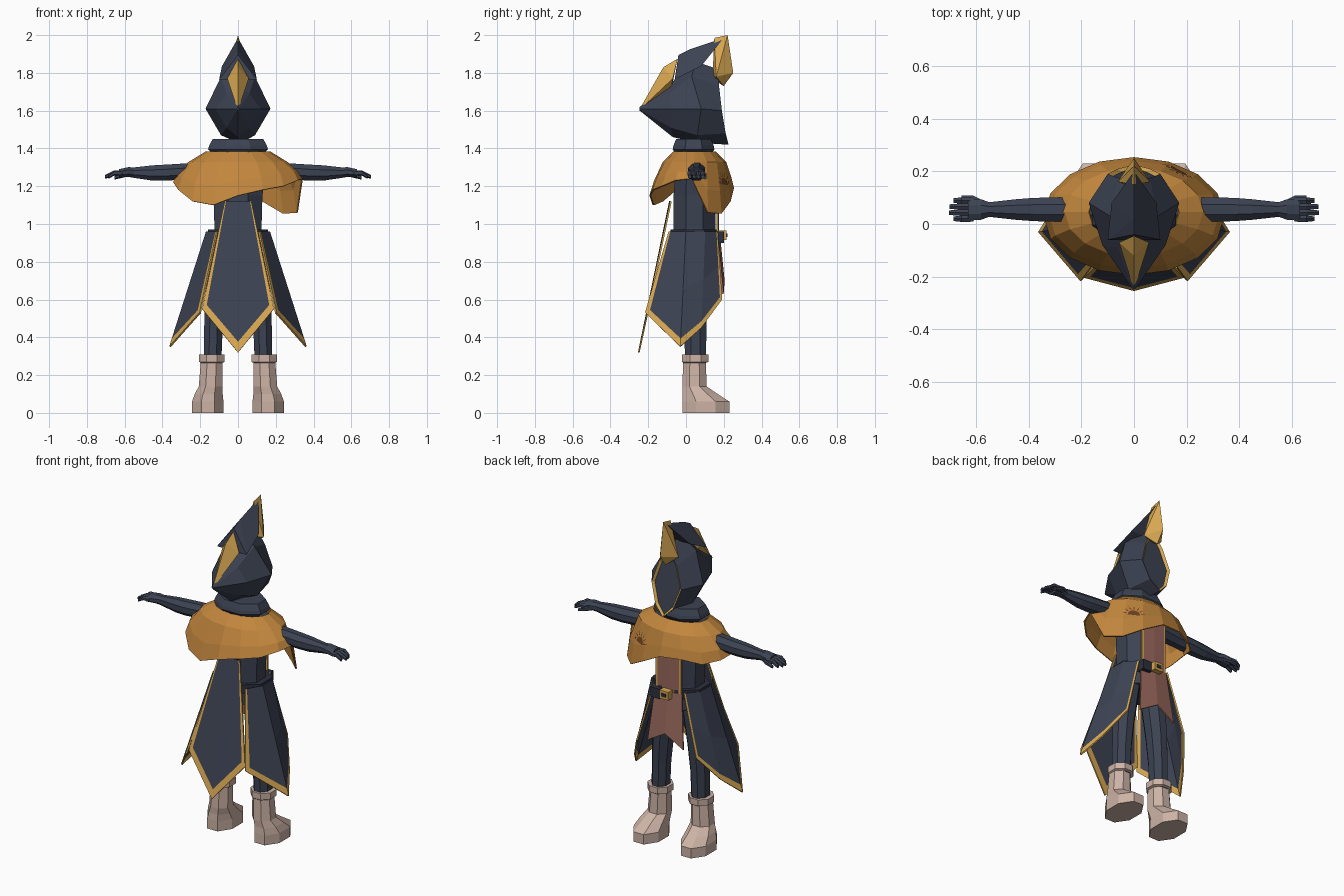
import bpy, bmesh
from math import sin, cos, pi, radians
from mathutils import Vector
from mathutils.bvhtree import BVHTree

cube = bpy.data.objects.get("Cube")
if cube:
    bpy.data.objects.remove(cube)


def material(name, rgb):
    m = bpy.data.materials.new(name)
    m.use_nodes = True
    m.diffuse_color = (*rgb, 1)
    bsdf = next(n for n in m.node_tree.nodes if n.type == 'BSDF_PRINCIPLED')
    bsdf.inputs["Base Color"].default_value = (*rgb, 1)
    bsdf.inputs["Roughness"].default_value = 0.9
    return m


NAVY = material("navy cloth", (.045, .055, .085))
DARK = material("dark leather", (.025, .03, .048))
GOLD = material("gold trim", (.69, .39, .085))
ORANGE = material("orange cape", (.54, .24, .047))
BEIGE = material("beige boots", (.61, .45, .38))
ROSE = material("rose shirt", (.32, .14, .11))
BROWN = material("brown paint", (.16, .055, .015))


def build(name, verts, faces, mats, indices=None, thick=0):
    """Mesh object with outward normals and optional thickness."""
    me = bpy.data.meshes.new(name)
    me.from_pydata([tuple(v) for v in verts], [], faces)
    for m in mats:
        me.materials.append(m)
    if indices:
        me.polygons.foreach_set("material_index", indices)
    bm = bmesh.new()
    bm.from_mesh(me)
    bmesh.ops.recalc_face_normals(bm, faces=bm.faces)
    bm.to_mesh(me)
    bm.free()
    ob = bpy.data.objects.new(name, me)
    bpy.context.collection.objects.link(ob)
    if thick:
        mod = ob.modifiers.new("thickness", 'SOLIDIFY')
        mod.thickness, mod.offset = thick, 0
    return ob


def loft(name, rings, mat, caps=True, thick=0):
    n = len(rings[0])
    faces = [(r * n + i, r * n + (i + 1) % n, (r + 1) * n + (i + 1) % n, (r + 1) * n + i)
             for r in range(len(rings) - 1) for i in range(n)]
    if caps:
        faces += [tuple(range(n)), tuple(range((len(rings) - 1) * n, len(rings) * n))]
    return build(name, [p for r in rings for p in r], faces, [mat], thick=thick)


def ring(x, y, z, rx, ry, n=8, axis='z'):
    """Ring about z, or about x where rx, ry are the y and z radii."""
    out = []
    for i in range(n):
        a = 2 * pi * (i + .5) / n
        c, s = rx * cos(a), ry * sin(a)
        out.append((x + c, y + s, z) if axis == 'z' else (x, y + c, z + s))
    return out


def hull(name, points, mat, mirror=True):
    bm = bmesh.new()
    pts = set(points) | ({(-x, y, z) for x, y, z in points} if mirror else set())
    for p in sorted(pts):
        bm.verts.new(p)
    res = bmesh.ops.convex_hull(bm, input=bm.verts)
    bmesh.ops.delete(bm, geom=[g for g in res["geom_interior"] if isinstance(g, bmesh.types.BMVert)],
                     context='VERTS')
    me = bpy.data.meshes.new(name)
    bm.to_mesh(me)
    bm.free()
    me.materials.append(mat)
    ob = bpy.data.objects.new(name, me)
    bpy.context.collection.objects.link(ob)
    return ob


def panel(name, tops, bots, mat, edge=0.1, hem=0.07):
    """Cloth sheet between two lines, trimmed gold along its sides and hem."""
    def widen(line):
        v = [Vector(p) for p in line]
        return [v[0], v[0].lerp(v[1], edge), *v[1:-1], v[-1].lerp(v[-2], edge), v[-1]] if edge else v
    tops, bots = widen(tops), widen(bots)
    rows = [0, .5, 1 - hem, 1] if hem else [0, 1]
    n = len(tops)
    verts = [a.lerp(b, t) for t in rows for a, b in zip(tops, bots)]
    faces, idx = [], []
    for r in range(len(rows) - 1):
        for i in range(n - 1):
            k = r * n + i
            faces.append((k, k + 1, k + n + 1, k + n))
            idx.append(int(bool(edge and i in (0, n - 2)) or bool(hem and r == 2)))
    return build(name, verts, faces, [mat, GOLD], idx, thick=.009)


# Body and belt
loft("torso", [ring(0, .045, z, rx, ry) for z, rx, ry in
               ((.84, .15, .12), (.98, .135, .12), (1.15, .14, .12), (1.36, .17, .1))], NAVY)
loft("belt", [ring(0, .045, z, .172, .138) for z in (.915, .97)], DARK)
hull("belt_pouch", [(x, y, z) for x in (.04, .1) for y in (.15, .2) for z in (.9, .96)], DARK, False)
hull("buckle", [(.03, y, z) for y in (.17, .215) for z in (.915, .965)], GOLD)
hull("buckle_inset", [(.015, y, z) for y in (.2, .219) for z in (.93, .95)], DARK)

# Shirt, split below the belt
panel("shirt", [(-.085, .166, 1.32), (0, .17, 1.32), (.085, .166, 1.32)],
      [(-.085, .166, .95), (0, .17, .95), (.085, .166, .95)], ROSE, .15, 0)
panel("shirt_tail", [(-.09, .165, .95), (0, .175, .95), (.09, .165, .95)],
      [(-.12, .195, .63), (0, .2, .7), (.12, .195, .63)], ROSE, 0, 0)

# Coat skirt
panel("coat_back", [(-.07, -.08, 1.12), (0, -.085, 1.12), (.07, -.08, 1.12)],
      [(-.19, -.2, .55), (0, -.25, .32), (.19, -.2, .55)], NAVY, .09, .07)
for side, word in ((1, "left"), (-1, "right")):
    panel("coat_side_" + word,
          [(side * x, y, .96) for x, y in ((.11, -.09), (.165, 0), (.16, .1), (.1, .165))],
          [(side * x, y, z) for x, y, z in
           ((.2, -.215, .53), (.36, -.03, .35), (.29, .08, .45), (.2, .19, .6))], NAVY, .1, .07)

# Limbs
for side, word in ((1, "left"), (-1, "right")):
    loft("leg_" + word, [ring(side * x, .05, z, r, r + .01) for x, z, r in
                         ((.135, .26, .05), (.13, .45, .053), (.12, .6, .06), (.08, .92, .07))], NAVY)
    loft("boot_" + word, [ring(side * x, y, z, rx, ry) for x, y, z, rx, ry in
                          ((.16, .105, 0, .09, .135), (.16, .105, .06, .09, .135),
                           (.155, .075, .1, .08, .1), (.145, .045, .14, .068, .07),
                           (.14, .045, .265, .062, .065), (.138, .05, .27, .073, .076),
                           (.138, .05, .308, .073, .076))], BEIGE)
    loft("arm_" + word, [ring(side * x, .055, z, ry, rz, axis='x') for x, z, ry, rz in
                         ((.1, 1.29, .06, .05), (.25, 1.28, .05, .046), (.38, 1.272, .048, .046),
                          (.45, 1.27, .042, .044), (.55, 1.272, .03, .03), (.58, 1.275, .042, .028),
                          (.63, 1.268, .046, .024))], NAVY)
    # Four curled fingers and a thumb
    for f in range(4):
        y, reach = .02 + f * .023, (.685, .703, .7, .685)[f]
        loft(f"finger_{f + 1}_{word}", [ring(side * x, y, z, r, r, 6, 'x') for x, z, r in
                                       ((.61, 1.27, .013), (.655, 1.27, .014), (reach, 1.25, .01))], NAVY)
    loft("thumb_" + word, [ring(side * x, y, z, r, r, 6, 'x') for x, y, z, r in
                           ((.57, .075, 1.27, .015), (.61, .095, 1.26, .015), (.655, .1, 1.245, .01))], NAVY)

# Cape with an uneven hem
hem = (1.24, 1.06, 1.055, 1.12, 1.19, 1.2, 1.18, 1.2, 1.22, 1.18, 1.12, 1.1, 1.15, 1.18, 1.2, 1.23)


def cape_ring(rx, ry, cy, heights):
    return [(rx * cos(i * pi / 8), cy + ry * sin(i * pi / 8), h) for i, h in enumerate(heights)]


cape = loft("cape", [cape_ring(.17, .11, .045, [1.38] * 16),
                     cape_ring(.26, .165, .045, [1.325] * 16),
                     cape_ring(.32, .2, .035, [1.325 + (h - 1.325) * .55 for h in hem]),
                     cape_ring(.34, .22, .03, hem)], ORANGE, caps=False, thick=.008)

# Painted half sun laid on the cape
tree = BVHTree.FromPolygons([v.co for v in cape.data.vertices], [p.vertices[:] for p in cape.data.polygons])
out = Vector((cos(radians(50)), sin(radians(50)), 0))
across = Vector((-out.y, out.x, 0))


def on_cape(r, a):
    start = out + across * r * cos(a) + Vector((0, 0, 1.21 + r * sin(a)))
    hit = tree.ray_cast(start, -out)[0]
    return (hit or start - out * .75) + out * .009


verts, faces = [on_cape(0, 0)] + [on_cape(.035, pi * i / 8) for i in range(9)], []
faces += [(0, i + 1, i + 2) for i in range(8)]
for i in range(7):
    a, k = pi * (i + .5) / 7, len(verts)
    verts += [on_cape(.043, a - .1), on_cape(.043, a + .1), on_cape(.068, a)]
    faces.append((k, k + 1, k + 2))
build("cape_sun", verts, faces, [BROWN])

# Collar
loft("collar", [ring(0, .04, z, rx, ry) for z, rx, ry in
                ((1.37, .14, .1), (1.395, .172, .12), (1.415, .165, .115), (1.45, .145, .1))], NAVY)

# Hood: half sections from crown to chin, mirrored
sections = [
    [(0, -.245, 1.62), (.004, -.245, 1.615), (.006, -.245, 1.61), (.004, -.245, 1.605), (0, -.245, 1.6)],
    [(0, -.1, 1.73), (.06, -.09, 1.69), (.12, -.08, 1.61), (.06, -.08, 1.51), (0, -.07, 1.46)],
    [(0, .05, 1.86), (.09, .03, 1.78), (.172, .08, 1.61), (.09, .06, 1.47), (0, .06, 1.43)],
    [(0, .17, 1.82), (.06, .175, 1.73), (.1, .19, 1.6), (.06, .21, 1.48), (0, .225, 1.42)]]
hood = loft("hood", [s + [(-x, y, z) for x, y, z in s[3:0:-1]] for s in sections], NAVY)
hood.data.materials.append(GOLD)
bm = bmesh.new()
bm.from_mesh(hood.data)
front = max((f for f in bm.faces if len(f.verts) == 8), key=lambda f: f.calc_center_median().y)
rim = bmesh.ops.inset_region(bm, faces=[front], thickness=.014, depth=-.012)["faces"]
for f in rim:
    f.material_index = 1
bm.to_mesh(hood.data)
bm.free()

# Hood ornaments
hull("hood_crest", [(0, -.04, 1.895), (0, .02, 1.925), (0, .2, 1.985), (.1, -.06, 1.765),
                    (.085, .08, 1.835), (0, .05, 1.84)], NAVY)
hull("hood_beak", [(0, -.045, 1.875), (0, -.12, 1.83), (0, -.25, 1.6), (.057, -.07, 1.77),
                   (0, -.08, 1.7)], GOLD)
hull("hood_peak", [(0, .22, 2), (0, .15, 1.985), (0, .25, 1.8), (.062, .16, 1.78),
                   (0, .14, 1.77), (0, .2, 1.73)], GOLD)
